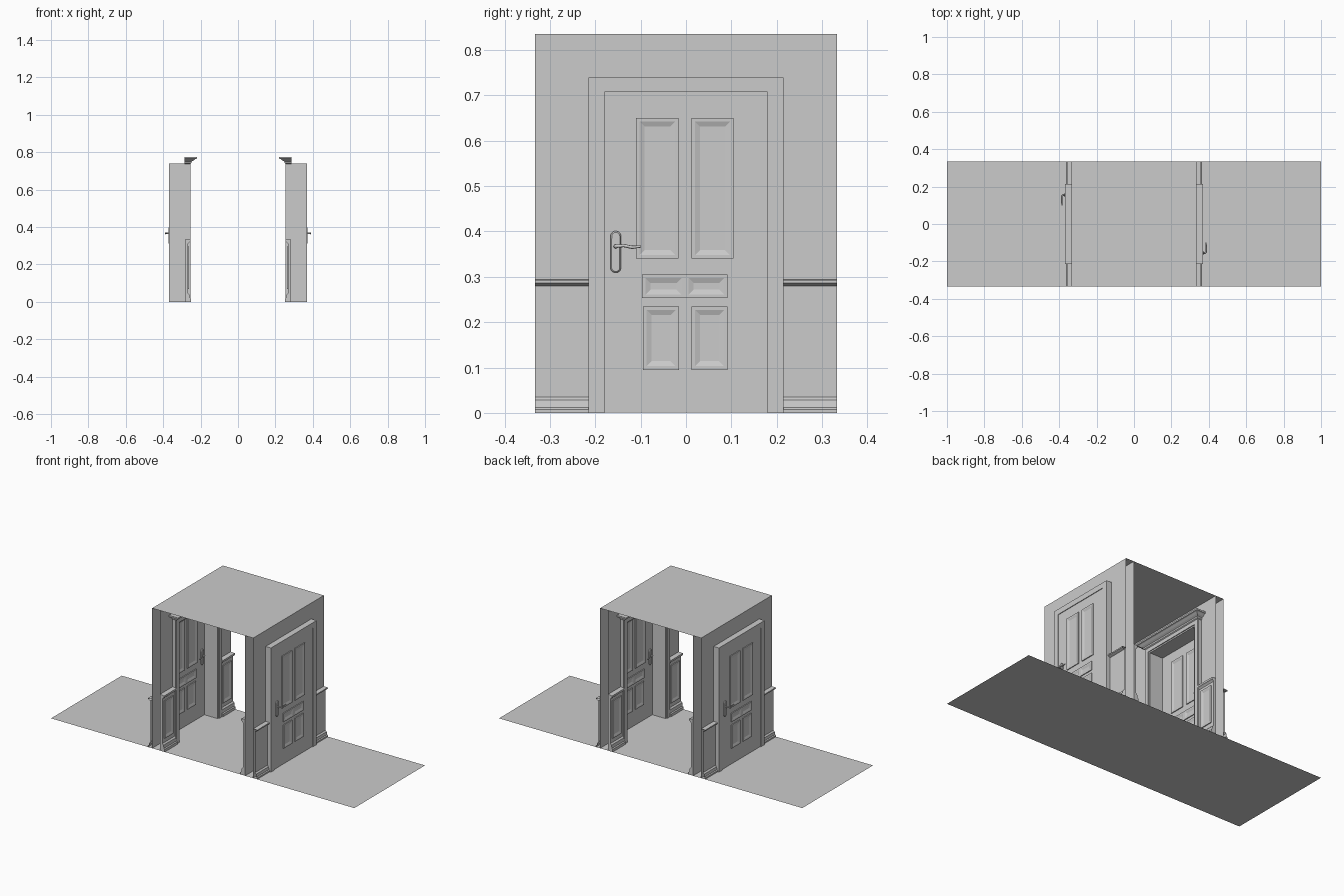
import bpy, bmesh, math
from mathutils import Matrix, Vector

if "Cube" in bpy.data.objects:
    bpy.data.objects.remove(bpy.data.objects["Cube"])

parts = []


def make(name, verts, faces, fix=True, turn=True):
    me = bpy.data.meshes.new(name)
    me.from_pydata(verts, [], faces)
    if fix:
        bm = bmesh.new()
        bm.from_mesh(me)
        bmesh.ops.recalc_face_normals(bm, faces=bm.faces)
        bm.to_mesh(me)
        bm.free()
    ob = bpy.data.objects.new(name, me)
    bpy.context.collection.objects.link(ob)
    if turn:
        parts.append(ob)
    return ob


def sheet(name, x, y, z):
    return make(name, [(-x, -y, z), (x, -y, z), (x, y, z), (-x, y, z)],
                [(0, 1, 2, 3)], turn=False)


def box(name, x0, x1, y0, y1, z0, z1):
    v = [(x, y, z) for x in (x0, x1) for y in (y0, y1) for z in (z0, z1)]
    return make(name, v, [(0, 1, 3, 2), (4, 6, 7, 5), (0, 4, 5, 1),
                          (2, 3, 7, 6), (0, 2, 6, 4), (1, 5, 7, 3)])


def arch(name, x0, x1, wo, zo, wi, zi):
    """Squared arch around a doorway, extruded along x."""
    prof = [(-wo, 0), (-wo, zo), (wo, zo), (wo, 0), (wi, 0), (wi, zi), (-wi, zi), (-wi, 0)]
    quads = [(0, 1, 6, 7), (1, 2, 5, 6), (2, 3, 4, 5)]
    v = [(x0, y, z) for y, z in prof]
    if x0 == x1:
        return make(name, v, quads)
    v += [(x1, y, z) for y, z in prof]
    f = quads + [tuple(i + 8 for i in q) for q in quads]
    f += [(i, (i + 1) % 8, (i + 1) % 8 + 8, i + 8) for i in range(8)]
    return make(name, v, f)


def molding(name, prof, y0, y1, cap):
    """Strip running along y from an (x, z) profile."""
    n = len(prof)
    v = [(x, y, z) for y in (y0, y1) for x, z in prof]
    f = [(i, i + 1, n + i + 1, n + i) for i in range(n - 1)]
    if cap:
        f += [tuple(range(n)), tuple(range(n, 2 * n))]
    return make(name, v, f)


def panel(name, x, d, y0, y1, z0, z1, steps=((0, 0), (0, .005), (.008, .005), (.019, .001))):
    """Raised lip sloping in to a sunk field; d is the facing direction."""
    v, f = [], []
    for i, h in steps:
        v += [(x + d * h, y, z) for y, z in
              ((y0 + i, z0 + i), (y1 - i, z0 + i), (y1 - i, z1 - i), (y0 + i, z1 - i))]
    for k in range(len(steps) - 1):
        f += [(4 * k + i, 4 * k + (i + 1) % 4, 4 * k + 4 + (i + 1) % 4, 4 * k + 4 + i)
              for i in range(4)]
    n = len(v)
    f.append((n - 4, n - 3, n - 2, n - 1))
    if d < 0:
        f = [q[::-1] for q in f]
    return make(name, v, f, fix=False)


def handle(x, d, side):
    yc = -.155
    # stadium back plate with a softened rim
    v, f, n = [], [], 24
    for r, h in ((.012, 0), (.012, .004), (.009, .007)):
        for i in range(n):
            a = 2 * math.pi * i / n
            off = .034 if i < n / 2 else -.034
            v.append((x + d * h, yc + r * math.cos(a), .355 + off + r * math.sin(a)))
    for k in range(2):
        f += [(k * n + i, k * n + (i + 1) % n, (k + 1) * n + (i + 1) % n, (k + 1) * n + i)
              for i in range(n)]
    f.append(tuple(range(2 * n, 3 * n)))
    make(side + "_handle_plate", v, f)
    # bent lever
    cu = bpy.data.curves.new(side + "_lever", 'CURVE')
    cu.dimensions = '3D'
    cu.bevel_depth = .004
    cu.bevel_resolution = 2
    cu.use_fill_caps = True
    sp = cu.splines.new('POLY')
    pts = [(0, 0, 0), (.017, 0, 0), (.022, .005, .001), (.023, .018, .002),
           (.022, .036, -.002), (.022, .056, 0)]
    sp.points.add(len(pts) - 1)
    for p, (a, b, c) in zip(sp.points, pts):
        p.co = (x + d * a, yc + b, .367 + c, 1)
        p.radius = 1.2 if b == 0 else .9 if b < .05 else .6
    ob = bpy.data.objects.new(side + "_lever", cu)
    bpy.context.collection.objects.link(ob)
    parts.append(ob)


# floor and ceiling
sheet("floor", 1, .333, 0)
sheet("ceiling", .333, .333, .835)

# wall skins with door openings
arch("outer_wall", .333, .333, .333, .835, .2, .725)
arch("inner_wall", .28, .28, .333, .835, .2, .725)

# door frame and raised inner casing band
arch("door_frame", .26, .368, .215, .74, .18, .708)
arch("inner_casing", .255, .26, .213, .738, .188, .716)

# door slab with panels on both sides
FACE, BACK = .364, .347
box("door", BACK, FACE, -.18, .18, .001, .708)
PANELS = [(-.11, -.016, .34, .65), (.012, .105, .34, .65),
          (-.097, -.002, .253, .305), (-.002, .092, .253, .305),
          (-.095, -.015, .095, .235), (.012, .092, .095, .235)]
for p in PANELS:
    panel("outer_door_panel", FACE, 1, *p)
    panel("inner_door_panel", BACK, -1, *p)
handle(FACE, 1, "outer")
handle(BACK, -1, "inner")

# wainscot: skirting, dado and rail on each side of the doorway
OUTER = [(.36, 0), (.36, .008), (.355, .012), (.352, .028), (.344, .035), (.344, .28),
         (.352, .283), (.359, .286), (.359, .293), (.333, .294)]
INNER = [(.28, 0), (.25, 0), (.25, .015), (.255, .02), (.258, .038), (.266, .046),
         (.266, .312), (.26, .318), (.254, .322), (.254, .333), (.28, .336)]
for s in (-1, 1):
    y0, y1 = sorted((s * .215, s * .333))
    molding("outer_wainscot", OUTER, y0, y1, False)
    molding("inner_wainscot", INNER, y0, y1, True)
    panel("wainscot_panel", .266, -1, y0 + .018, y1 - .018, .07, .295)

# cornice above the inside of the doorway, with mitred returns
prof = [(.255, .738), (.25, .742), (.248, .75), (.238, .756), (.228, .764), (.22, .766), (.22, .775)]
cv, cf = [], []
for x, z in prof:
    w = .215 + (.255 - x)
    cv += [(.285, -w, z), (x, -w, z), (x, w, z), (.285, w, z)]
for k in range(len(prof) - 1):
    cf += [(4 * k + i, 4 * k + (i + 1) % 4, 4 * k + 4 + (i + 1) % 4, 4 * k + 4 + i) for i in range(4)]
n = len(cv)
cf += [(0, 3, 2, 1), (n - 4, n - 3, n - 2, n - 1)]
make("door_cornice", cv, cf)

# opposite wall is the same assembly turned half way round
for ob in list(parts):
    twin = ob.copy()
    twin.name = "opposite_" + ob.name
    twin.matrix_world = Matrix.Rotation(math.pi, 4, 'Z')
    bpy.context.collection.objects.link(twin)
